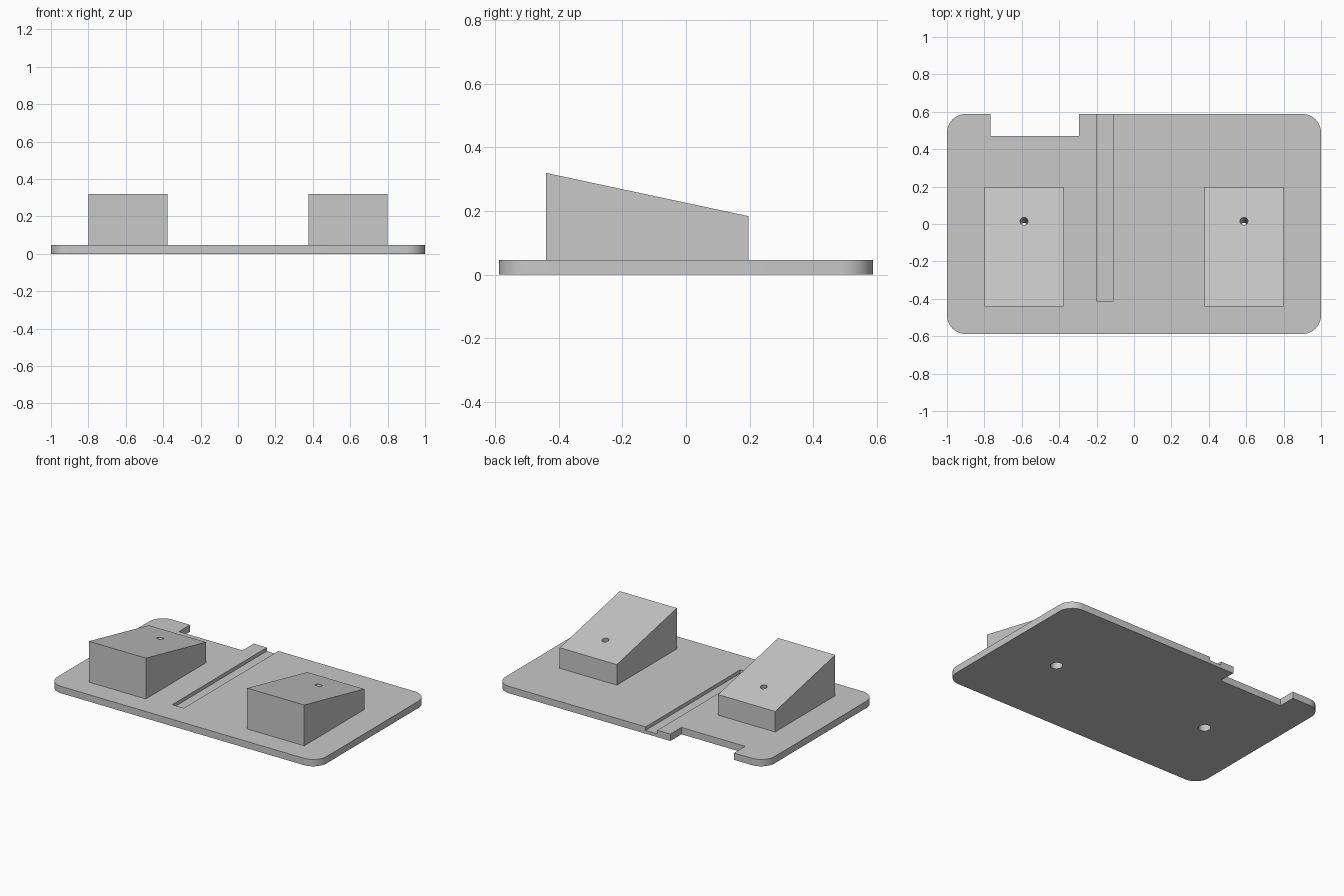
import bpy, bmesh, math
from mathutils import Matrix, Vector

cube = bpy.data.objects.get("Cube")
if cube:
    bpy.data.objects.remove(cube, do_unlink=True)

PLATE_TOP = 0.046
HALF_X, HALF_Y, CORNER = 1.0, 0.588, 0.1
BLOCK_FRONT, BLOCK_BACK = -0.44, 0.197
HIGH, LOW = 0.32, 0.184

grey = bpy.data.materials.new("plain grey")
grey.use_nodes = True
grey.diffuse_color = (0.58, 0.58, 0.58, 1)
grey.node_tree.nodes["Principled BSDF"].inputs["Base Color"].default_value = grey.diffuse_color


def add_object(name, bm):
    bmesh.ops.recalc_face_normals(bm, faces=bm.faces)
    mesh = bpy.data.meshes.new(name)
    bm.to_mesh(mesh)
    bm.free()
    mesh.materials.append(grey)
    obj = bpy.data.objects.new(name, mesh)
    bpy.context.collection.objects.link(obj)
    return obj


def prism(name, outline, offset):
    """Extrude a closed outline of 3D points along an offset."""
    bm = bmesh.new()
    face = bm.faces.new([bm.verts.new(p) for p in outline])
    new = bmesh.ops.extrude_face_region(bm, geom=[face], use_keep_orig=True)["geom"]
    bmesh.ops.translate(bm, vec=offset, verts=[v for v in new if isinstance(v, bmesh.types.BMVert)])
    return add_object(name, bm)


def box(name, x0, x1, y0, y1, z0, z1):
    base = [(x0, y0, z0), (x1, y0, z0), (x1, y1, z0), (x0, y1, z0)]
    return prism(name, base, (0, 0, z1 - z0))


def cut(obj, cutters):
    """Subtract the cutters and bake the result."""
    for cutter in cutters:
        cutter.hide_render = True
        mod = obj.modifiers.new("cut", 'BOOLEAN')
        mod.operation, mod.solver, mod.object = 'DIFFERENCE', 'EXACT', cutter
    bpy.context.view_layer.update()
    graph = bpy.context.evaluated_depsgraph_get()
    mesh = bpy.data.meshes.new_from_object(obj.evaluated_get(graph))
    obj.modifiers.clear()
    obj.data = mesh


# Screw holes run square to the sloping block tops, wider at the underside
slope = math.atan2(HIGH - LOW, BLOCK_BACK - BLOCK_FRONT)
axis = Vector((0, math.sin(slope), math.cos(slope)))


def hole(name, x, radius, start, end):
    top = Vector((x, 0.015, HIGH - math.tan(slope) * (0.015 - BLOCK_FRONT)))
    bm = bmesh.new()
    bmesh.ops.create_cone(bm, cap_ends=True, segments=32, radius1=radius, radius2=radius,
                          depth=end - start,
                          matrix=Matrix.Translation(top - axis * (start + end) / 2)
                          @ Matrix.Rotation(-slope, 4, 'X'))
    return add_object(name, bm)


holes = {}
for side, s in (("left", 1), ("right", -1)):
    holes[side] = [hole(side + "_screw_hole", s * 0.588, 0.021, -0.1, 0.3),
                   hole(side + "_head_recess", s * 0.588, 0.037, 0.14, 0.3)]

# Base plate with rounded corners, a rear notch and a shallow channel
outline = []
for i, (sx, sy) in enumerate([(1, 1), (-1, 1), (-1, -1), (1, -1)]):
    for k in range(13):
        a = math.pi / 2 * (i + k / 12)
        outline.append((sx * (HALF_X - CORNER) + CORNER * math.cos(a),
                        sy * (HALF_Y - CORNER) + CORNER * math.sin(a), 0))
plate = prism("base_plate", outline, (0, 0, PLATE_TOP))
notch = box("notch_cutter", -0.768, -0.295, 0.47, 0.7, -0.1, 0.1)
channel = box("channel_cutter", -0.198, -0.112, -0.415, 0.7, 0.022, 0.1)
cut(plate, [notch, channel] + holes["left"] + holes["right"])

# Wedge blocks
parts = [plate]
for side, x in (("left", 0.376), ("right", -0.8)):
    profile = [(x, BLOCK_FRONT, PLATE_TOP), (x, BLOCK_BACK, PLATE_TOP),
               (x, BLOCK_BACK, LOW), (x, BLOCK_FRONT, HIGH)]
    block = prism(side + "_wedge_block", profile, (0.424, 0, 0))
    cut(block, holes[side])
    parts.append(block)

for cutter in [notch, channel] + holes["left"] + holes["right"]:
    bpy.data.objects.remove(cutter, do_unlink=True)

# Smooth the round corners and hole walls only
bpy.ops.object.select_all(action='DESELECT')
for part in parts:
    part.select_set(True)
bpy.context.view_layer.objects.active = plate
bpy.ops.object.shade_smooth_by_angle(angle=math.radians(30))
